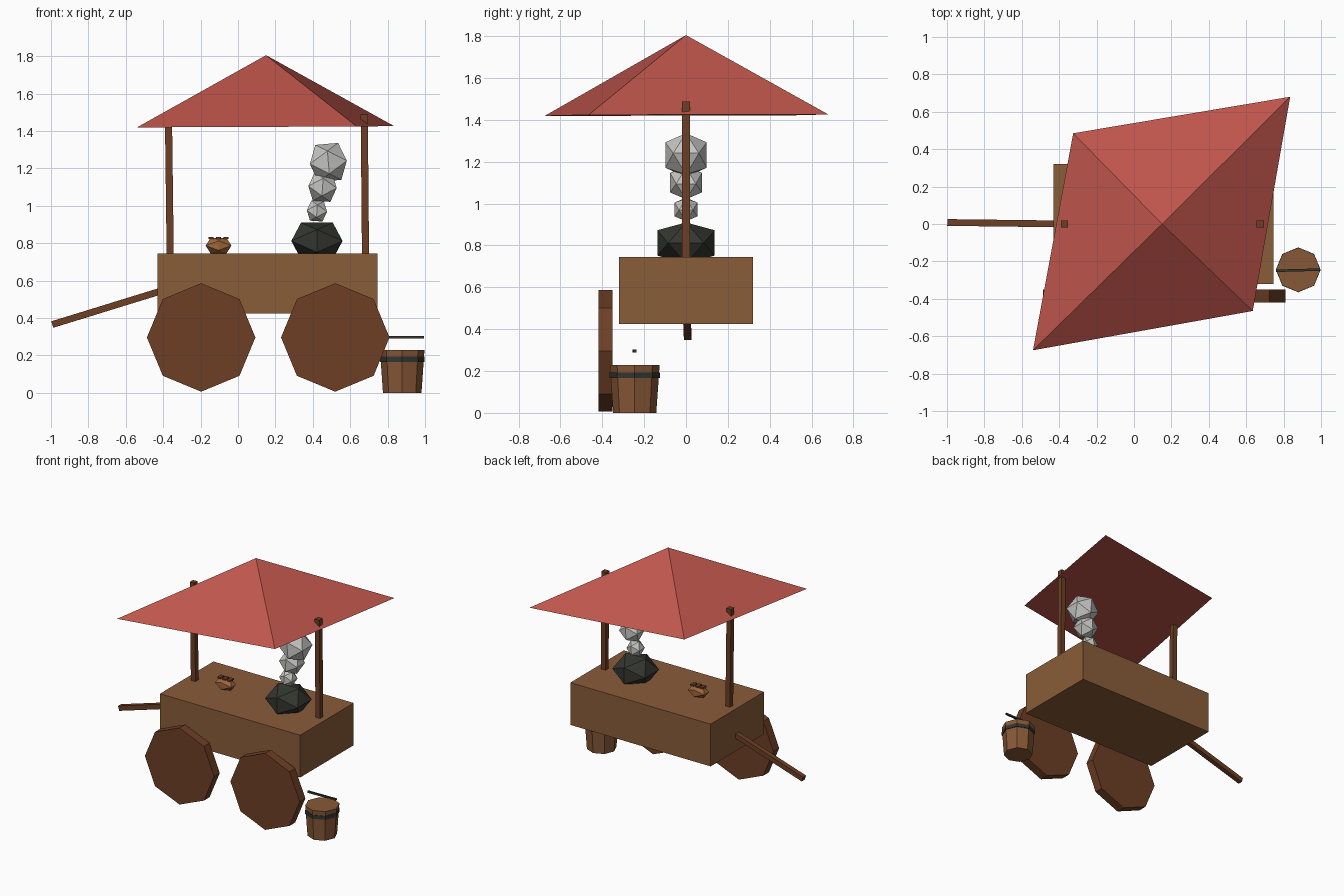
import bpy, bmesh, math
from mathutils import Vector, Matrix

if "Cube" in bpy.data.objects:
    bpy.data.objects.remove(bpy.data.objects["Cube"])


def mat(name, r, g, b):
    lin = [((c / 255 + 0.055) / 1.055) ** 2.4 for c in (r, g, b)]
    m = bpy.data.materials.new(name)
    m.diffuse_color = (*lin, 1)
    m.use_nodes = True
    m.node_tree.nodes["Principled BSDF"].inputs["Base Color"].default_value = m.diffuse_color
    return m


WOOD = mat("wood", 138, 93, 57)
DARK_WOOD = mat("dark wood", 109, 63, 37)
BUCKET = mat("bucket wood", 135, 88, 54)
RED = mat("red cloth", 190, 85, 75)
IRON = mat("black iron", 51, 53, 46)
SMOKE = mat("smoke grey", 196, 196, 193)
BREAD = mat("bread crust", 160, 102, 60)


def add(name, bm, material):
    bmesh.ops.recalc_face_normals(bm, faces=bm.faces)
    me = bpy.data.meshes.new(name)
    bm.to_mesh(me)
    bm.free()
    me.materials.append(material)
    ob = bpy.data.objects.new(name, me)
    bpy.context.collection.objects.link(ob)
    return ob


def hull(name, points, material):
    bm = bmesh.new()
    for p in points:
        bm.verts.new(p)
    bmesh.ops.convex_hull(bm, input=bm.verts)
    bmesh.ops.dissolve_limit(bm, angle_limit=0.01, verts=bm.verts, edges=bm.edges)
    return add(name, bm, material)


def box(name, lo, hi, material):
    return hull(name, [(x, y, z) for x in (lo[0], hi[0]) for y in (lo[1], hi[1])
                       for z in (lo[2], hi[2])], material)


def beam(name, a, b, w, material):
    """Square bar between two points."""
    a, b = Vector(a), Vector(b)
    d = b - a
    bm = bmesh.new()
    bmesh.ops.create_cube(bm, size=1, matrix=Matrix.Translation((a + b) / 2)
                          @ d.to_track_quat('Z', 'Y').to_matrix().to_4x4()
                          @ Matrix.Diagonal((w, w, d.length, 1)))
    return add(name, bm, material)


def drum(name, centre, r_bottom, r_top, depth, material, axis='Z'):
    """Eight-sided cylinder, corners on the main axes."""
    bm = bmesh.new()
    rot = Matrix.Rotation(math.pi / 2, 4, 'X') if axis == 'Y' else Matrix()
    bmesh.ops.create_cone(bm, cap_ends=True, segments=8, radius1=r_bottom, radius2=r_top,
                          depth=depth, matrix=Matrix.Translation(centre) @ rot)
    return add(name, bm, material)


def ico(name, centre, half, material, tilt=0):
    """Icosahedron with an edge on top, given its half extents."""
    k = 2 / (1 + math.sqrt(5))
    rot = Matrix.Rotation(math.radians(tilt), 3, 'Y')
    pts = []
    for s in (-1, 1):
        for t in (-1, 1):
            pts += [(s * k, 0, t), (0, s, t * k), (s, t * k, 0)]
    return hull(name, [Vector(centre) + rot @ Vector([c * h for c, h in zip(p, half)])
                       for p in pts], material)


# Cart body, wheels and pull bar
box("cart_body", (-0.43, -0.32, 0.425), (0.745, 0.32, 0.745), WOOD)
for side, x in (("left", -0.197), ("right", 0.52)):
    drum(side + "_wheel", (x, -0.385, 0.296), 0.29, 0.29, 0.068, DARK_WOOD, 'Y')
beam("pull_bar", (-0.993, 0.008, 0.365), (-0.36, 0, 0.56), 0.036, DARK_WOOD)

# Canopy posts and canopy
beam("left_post", (-0.362, 0, 0.7), (-0.372, 0, 1.488), 0.038, DARK_WOOD)
beam("right_post", (0.682, 0, 0.7), (0.675, 0, 1.488), 0.038, DARK_WOOD)
hull("canopy", [(0.15, 0, 1.805), (-0.325, 0.485, 1.421), (0.835, 0.68, 1.426),
                (0.635, -0.465, 1.424), (-0.54, -0.675, 1.419)], RED)

# Cooking pot with rising smoke
ico("pot", (0.422, 0, 0.812), (0.137, 0.137, 0.098), IRON)
for i, (x, z, h, tilt) in enumerate([(0.422, 0.972, 0.054, 4), (0.452, 1.1, 0.076, 4),
                                     (0.483, 1.232, 0.099, -5)]):
    ico(f"smoke_puff_{i + 1}", (x, 0, z), (h, h, h), SMOKE, tilt)

# Bread with slashes
ico("bread", (-0.104, 0, 0.787), (0.069, 0.05, 0.041), BREAD)
for i in range(3):
    x = -0.104 + (i - 1) * 0.04
    box(f"bread_slash_{i + 1}", (x - 0.014, -0.022, 0.822), (x + 0.014, 0.022, 0.833), DARK_WOOD)

# Bucket with hoop and handle
drum("bucket", (0.878, -0.245, 0.114), 0.103, 0.119, 0.228, BUCKET)
drum("bucket_hoop", (0.878, -0.245, 0.18), 0.12, 0.12, 0.028, IRON)
beam("bucket_handle", (0.76, -0.25, 0.296), (0.994, -0.244, 0.296), 0.013, IRON)
